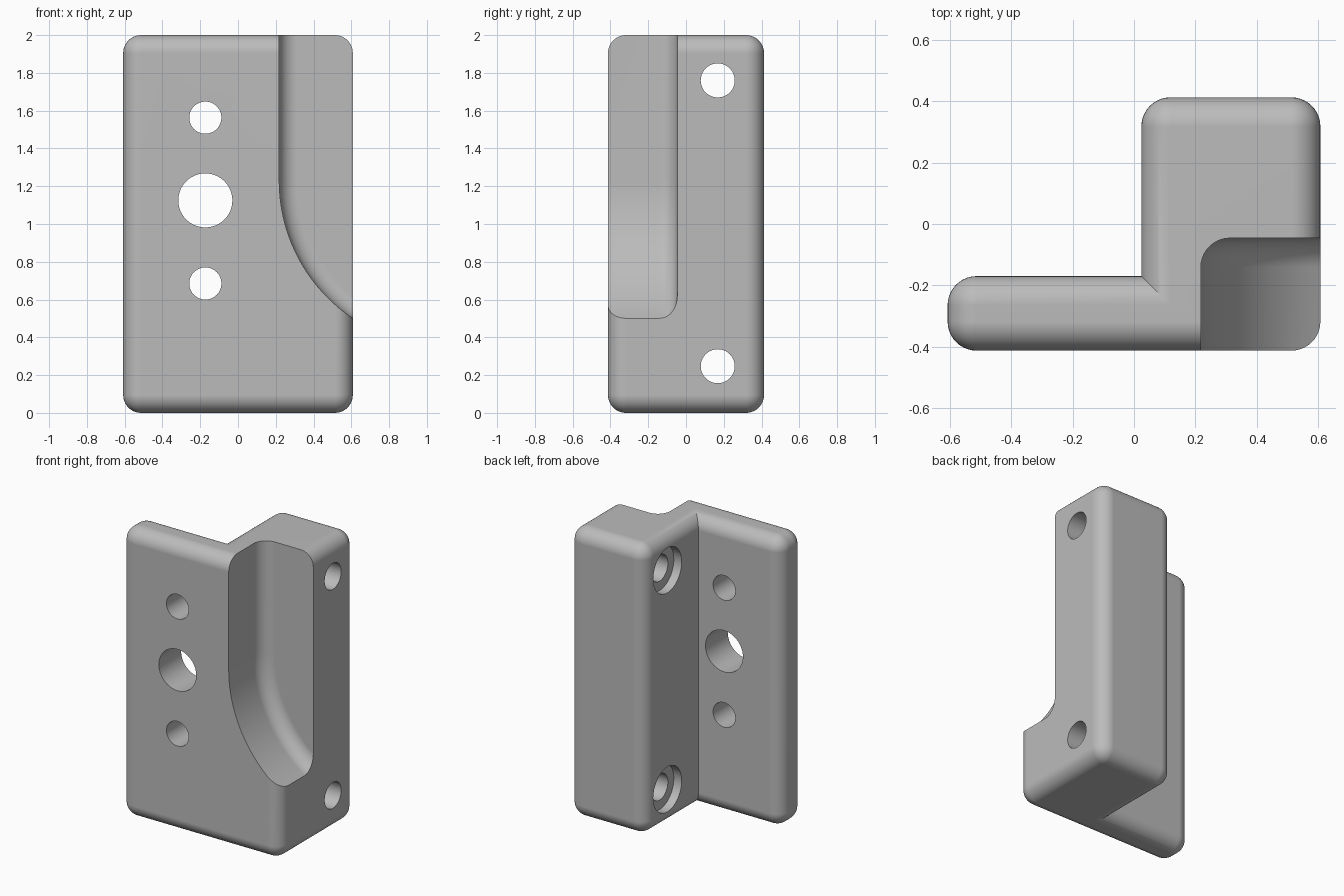
import bpy, bmesh
from math import sin, cos, pi, radians
from mathutils import Matrix, Vector

cube = bpy.data.objects.get("Cube")
if cube:
    bpy.data.objects.remove(cube)

HX, HY, H = 0.608, 0.413, 2.0      # half width, half depth, height
BLOCK_X, PLATE_Y = 0.024, -0.17    # inner faces of block and plate
R, SEG = 0.095, 10                 # edge rounding

grey = bpy.data.materials.new("light_grey")
grey.use_nodes = True
colour = (0.5, 0.5, 0.5, 1)
grey.diffuse_color = colour
grey.node_tree.nodes["Principled BSDF"].inputs["Base Color"].default_value = colour


def make_object(name, bm):
    bmesh.ops.remove_doubles(bm, verts=bm.verts, dist=1e-5)
    bmesh.ops.recalc_face_normals(bm, faces=bm.faces)
    mesh = bpy.data.meshes.new(name)
    bm.to_mesh(mesh)
    bm.free()
    mesh.materials.append(grey)
    obj = bpy.data.objects.new(name, mesh)
    bpy.context.collection.objects.link(obj)
    return obj


def loft(name, rings):
    """Skin equal-length rings and cap both ends."""
    bm = bmesh.new()
    loops = [[bm.verts.new(p) for p in ring] for ring in rings]
    n = len(loops[0])
    for a, b in zip(loops, loops[1:]):
        for i in range(n):
            j = (i + 1) % n
            bm.faces.new((a[i], a[j], b[j], b[i]))
    bm.faces.new(loops[0])
    bm.faces.new(loops[-1])
    bmesh.ops.dissolve_degenerate(bm, dist=1e-5, edges=bm.edges)
    return make_object(name, bm)


def l_ring(d, z):
    """L outline inset by d: rounded outer corners, sharp inner corner."""
    corners = [(-HX, -HY, 180), (HX, -HY, 270), (HX, HY, 0),
               (BLOCK_X, HY, 90), None, (-HX, PLATE_Y, 90)]
    pts = []
    for c in corners:
        if c is None:
            pts.append((BLOCK_X + d, PLATE_Y - d, z))
            continue
        x, y, start = c
        mid = radians(start + 45)
        cx = x - R * (1 if cos(mid) > 0 else -1)
        cy = y - R * (1 if sin(mid) > 0 else -1)
        for i in range(SEG + 1):
            a = radians(start) + pi / 2 * i / SEG
            pts.append((cx + (R - d) * cos(a), cy + (R - d) * sin(a), z))
    return pts


# Rounded L-shaped body
steps = [pi / 2 * i / SEG for i in range(SEG + 1)]
lower = [l_ring(R - R * sin(a), R - R * cos(a)) for a in steps]
upper = [l_ring(R - R * cos(a), H - R + R * sin(a)) for a in steps]
body = loft("angle_bracket", lower + upper)

# Scooped pocket in the front right corner, rounded along its back wall
POCKET_X, POCKET_BACK, ARC_Z, ARC_R = 0.218, -0.046, 1.23, 0.877


def pocket_ring(d, y):
    cx = POCKET_X + ARC_R
    pts = [(cx, y, 2.4), (POCKET_X + d, y, 2.4)]
    for i in range(33):
        a = pi + pi / 2 * i / 32
        pts.append((cx + (ARC_R - d) * cos(a), y, ARC_Z + (ARC_R - d) * sin(a)))
    return pts


pocket = loft("pocket_cutter", [pocket_ring(0, -0.8)] + [
    pocket_ring(R - R * cos(a), POCKET_BACK - R + R * sin(a)) for a in steps])


def drill(name, radius, start, end):
    a, b = Vector(start), Vector(end)
    turn = (b - a).to_track_quat('Z', 'Y').to_matrix().to_4x4()
    bm = bmesh.new()
    bmesh.ops.create_cone(bm, cap_ends=True, segments=64, radius1=radius,
                          radius2=radius, depth=(b - a).length,
                          matrix=Matrix.Translation((a + b) / 2) @ turn)
    return make_object(name, bm)


cutters = [pocket]
# Holes through the plate
for z, r in ((1.563, 0.085), (1.125, 0.143), (0.685, 0.085)):
    cutters.append(drill("plate_hole_cutter", r, (-0.173, -0.7, z), (-0.173, 0.1, z)))
# Counterbored screw holes through the block
for z in (1.76, 0.247):
    cutters.append(drill("screw_hole_cutter", 0.09, (-0.3, 0.168, z), (0.9, 0.168, z)))
    cutters.append(drill("counterbore_cutter", 0.155, (-0.3, 0.168, z),
                         (BLOCK_X + 0.06, 0.168, z)))

bpy.ops.object.select_all(action='DESELECT')
body.select_set(True)
bpy.context.view_layer.objects.active = body
for cutter in cutters:
    cutter.hide_render = True
    mod = body.modifiers.new("cut", 'BOOLEAN')
    mod.operation = 'DIFFERENCE'
    mod.solver = 'EXACT'
    mod.object = cutter
    bpy.ops.object.modifier_apply(modifier=mod.name)
    bpy.data.objects.remove(cutter)

# Smooth rounding with crisp cut edges
bpy.ops.object.shade_smooth_by_angle(angle=radians(30))
normals = body.modifiers.new("even_shading", 'WEIGHTED_NORMAL')
normals.keep_sharp = True
